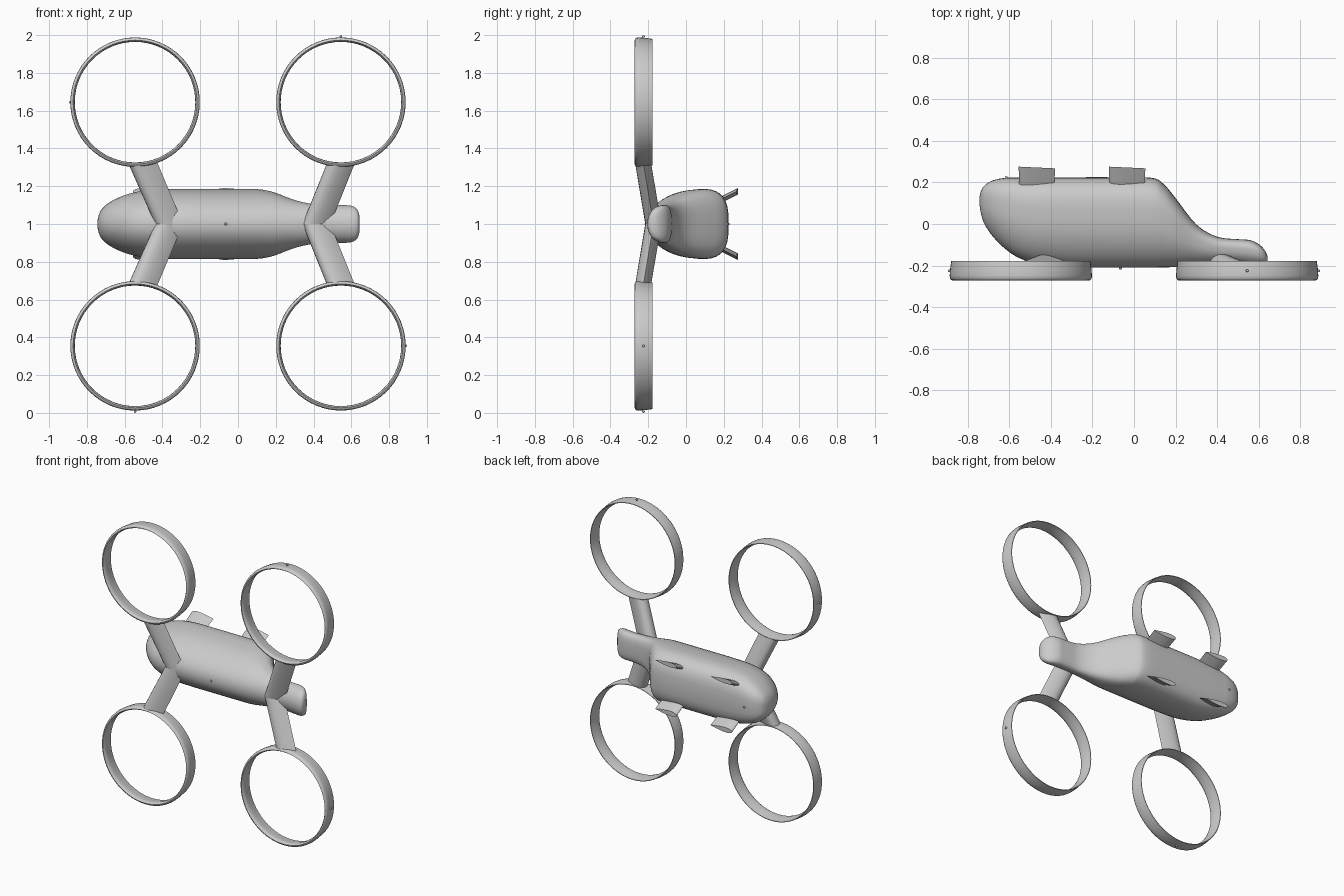
import bpy, math
from mathutils import Vector

if "Cube" in bpy.data.objects:
    bpy.data.objects.remove(bpy.data.objects["Cube"])


def loft(name, rings, closed=False, angle=40):
    """Skin a list of equal-sized point rings; cap the ends unless closed."""
    n, m = len(rings[0]), len(rings)
    faces = []
    for i in range(m if closed else m - 1):
        a, b = i * n, ((i + 1) % m) * n
        faces += [(a + j, a + (j + 1) % n, b + (j + 1) % n, b + j) for j in range(n)]
    if not closed:
        faces += [tuple(range(n))[::-1], tuple(range((m - 1) * n, m * n))]
    me = bpy.data.meshes.new(name)
    me.from_pydata([tuple(p) for r in rings for p in r], [], faces)
    ob = bpy.data.objects.new(name, me)
    bpy.context.collection.objects.link(ob)
    bpy.ops.object.select_all(action='DESELECT')
    ob.select_set(True)
    bpy.context.view_layer.objects.active = ob
    bpy.ops.object.mode_set(mode='EDIT')
    bpy.ops.mesh.select_all(action='SELECT')
    bpy.ops.mesh.normals_make_consistent(inside=False)
    bpy.ops.object.mode_set(mode='OBJECT')
    bpy.ops.object.shade_smooth_by_angle(angle=math.radians(angle))
    return ob


def smooth_rows(rows, steps=4):
    """Catmull-Rom interpolation of section rows."""
    out = []
    for i in range(len(rows) - 1):
        p = [rows[max(0, min(len(rows) - 1, i + k))] for k in (-1, 0, 1, 2)]
        for s in range(steps):
            t = s / steps
            out.append([b + 0.5 * t * (c - a + t * (2*a - 5*b + 4*c - d + t * (3*(b - c) + d - a)))
                        for a, b, c, d in zip(*p)])
    return out + [list(rows[-1])]


def airfoil(chord, thick, n=12):
    """Teardrop section, rounded end at -x, centred on mid chord."""
    def half(u):
        return thick * 5 * (0.2969*math.sqrt(u) - 0.126*u - 0.3516*u**2 + 0.2843*u**3 - 0.1036*u**4)
    us = [0.5 - 0.5 * math.cos(math.pi * i / n) for i in range(n + 1)]
    pts = [(u, half(u)) for u in us] + [(u, -half(u)) for u in us[-2:0:-1]]
    return [((u - 0.5) * chord, v) for u, v in pts]


# Fuselage: x, upper y, lower y, half width
rows = [(-0.745, 0.125, 0.105, 0.01), (-0.738, 0.155, 0.055, 0.045), (-0.72, 0.185, 0.00, 0.08),
        (-0.68, 0.21, -0.06, 0.115), (-0.62, 0.222, -0.12, 0.145), (-0.55, 0.224, -0.165, 0.167),
        (-0.45, 0.225, -0.195, 0.182), (-0.3, 0.225, -0.208, 0.185), (-0.1, 0.225, -0.21, 0.185),
        (0.08, 0.223, -0.21, 0.185), (0.14, 0.195, -0.209, 0.18), (0.2, 0.125, -0.207, 0.165),
        (0.3, -0.002, -0.2, 0.127), (0.4, -0.061, -0.195, 0.105), (0.5, -0.073, -0.197, 0.099),
        (0.56, -0.078, -0.203, 0.1), (0.605, -0.1, -0.205, 0.095), (0.632, -0.13, -0.2, 0.075),
        (0.643, -0.155, -0.185, 0.045)]
rings = []
for x, hi, lo, w in smooth_rows(rows):
    ring = []
    for k in range(40):
        a = 2 * math.pi * k / 40
        c, s = math.cos(a), math.sin(a)
        e = 2 / 3 if s > 0 else 0.95            # boxier back, rounder front
        s = math.copysign(abs(s) ** e, s)
        c = math.copysign(abs(c) ** e, c)
        ring.append((x, (hi + lo) / 2 + (hi - lo) / 2 * s, 1 + w * c * (0.96 + 0.16 * s)))
    rings.append(ring)
loft("fuselage", rings, angle=50)

# Four rotor ducts: revolved teardrop profile (radius, y)
RX, RZ = 0.545, 0.645
duct = [(0.328, -0.272), (0.335, -0.27), (0.341, -0.262), (0.3425, -0.248), (0.34, -0.215),
        (0.335, -0.178), (0.331, -0.178), (0.325, -0.215), (0.319, -0.248), (0.321, -0.262)]
for sx in (-1, 1):
    for sz in (-1, 1):
        side = ("front" if sx < 0 else "rear") + ("_upper" if sz > 0 else "_lower")
        rings = []
        for k in range(64):
            a = 2 * math.pi * k / 64
            rings.append([(sx*RX + r*math.cos(a), y, 1 + sz*RZ + r*math.sin(a)) for r, y in duct])
        loft("duct_" + side, rings, closed=True)

        # Arm from fuselage to duct, its tip trimmed to the duct's curve
        root, tip = (-0.36, -0.505) if sx < 0 else (0.415, 0.545)
        sec = airfoil(0.148, 0.085)
        base = [(root + u, -0.172 + v, 1 + sz * (0.0 if sx > 0 else -0.01)) for u, v in sec]
        end = []
        for u, v in sec:
            d = tip + u - sx * RX
            end.append((tip + u, -0.226 + v, 1 + sz * (RZ - math.sqrt(0.331**2 - d*d))))
        loft("arm_" + side, [base, end])

# Four landing fins splayed outward at the back
for fx in (-0.468, -0.033):
    for sz in (-1, 1):
        rings = []
        for y, z, chord in ((0.15, 0.112, 0.168), (0.272, 0.173, 0.175)):
            rings.append([(fx + u, y + 0.01 * u / chord * -0.8, 1 + sz * (z + v))
                          for u, v in airfoil(chord, 0.034)])
        loft("landing_fin", rings)

# Tiny navigation lights
for p in ((-RX - 0.343, -0.225, 1 + RZ), (RX, -0.225, 1.993), (-RX, -0.225, 0.007),
          (RX + 0.343, -0.225, 1 - RZ), (-0.615, 0.224, 1), (-0.065, -0.212, 1)):
    bpy.ops.mesh.primitive_uv_sphere_add(segments=12, ring_count=8, radius=0.007, location=p)
    bpy.context.object.name = "navigation_light"
    bpy.ops.object.shade_smooth()
